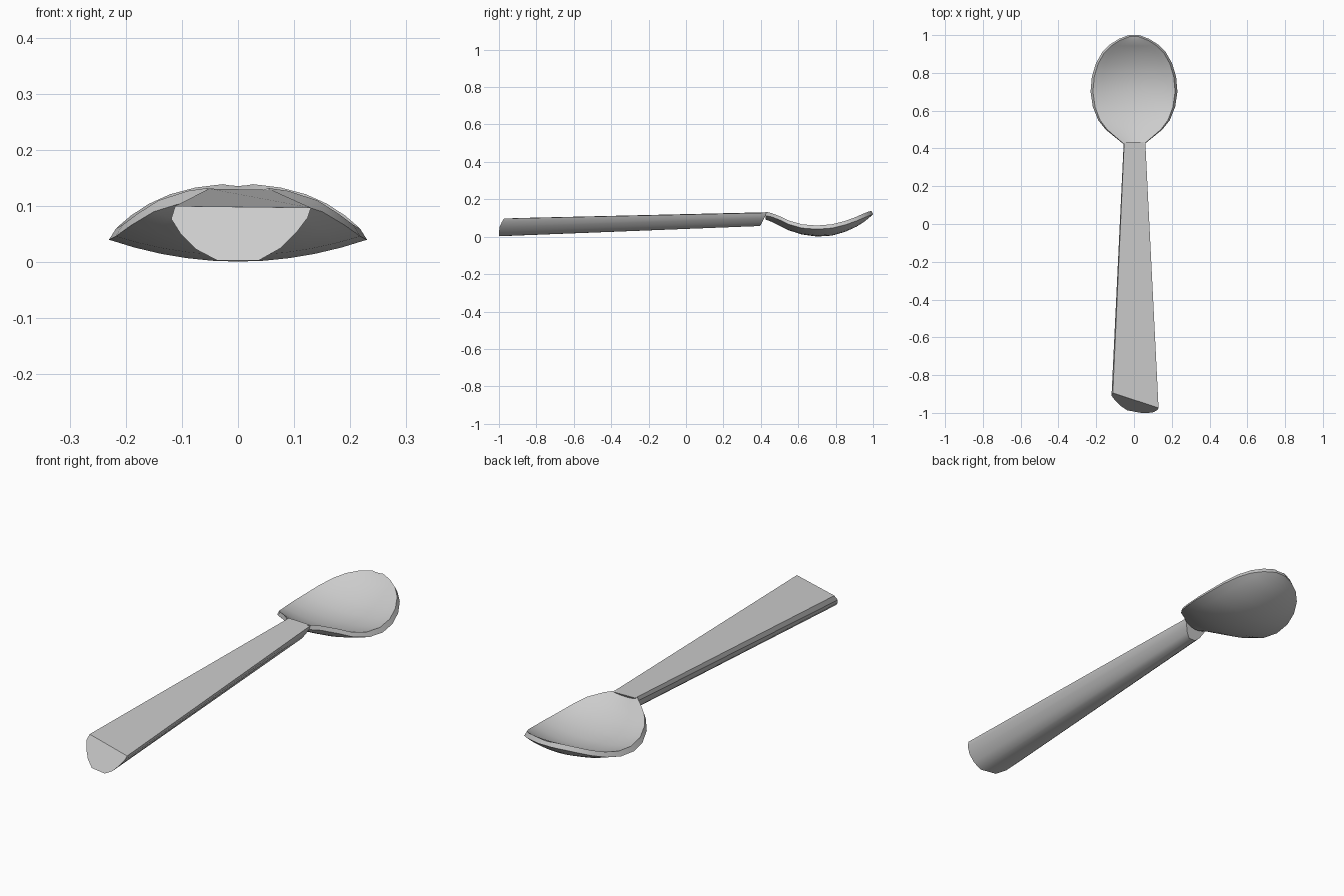
import bpy, bmesh, math

if "Cube" in bpy.data.objects:
    bpy.data.objects.remove(bpy.data.objects["Cube"])


def loft(name, rings, angle):
    """Skin closed rings of points, cap the ends and smooth by angle."""
    bm = bmesh.new()
    loops = [[bm.verts.new(p) for p in ring] for ring in rings]
    n = len(loops[0])
    for a, b in zip(loops, loops[1:]):
        for i in range(n):
            j = (i + 1) % n
            bm.faces.new((a[i], a[j], b[j], b[i]))
    bm.faces.new(loops[0])
    bm.faces.new(loops[-1])
    bmesh.ops.recalc_face_normals(bm, faces=bm.faces)
    mesh = bpy.data.meshes.new(name)
    bm.to_mesh(mesh)
    bm.free()
    obj = bpy.data.objects.new(name, mesh)
    bpy.context.collection.objects.link(obj)
    bpy.ops.object.select_all(action='DESELECT')
    obj.select_set(True)
    bpy.context.view_layer.objects.active = obj
    bpy.ops.object.shade_smooth_by_angle(angle=math.radians(angle))
    return obj


# Bowl stations: y, half width, underside height at centre, rim height
stations = [
    (0.425, 0.058, 0.092, 0.132),
    (0.455, 0.095, 0.081, 0.127),
    (0.50, 0.150, 0.058, 0.110),
    (0.55, 0.190, 0.034, 0.086),
    (0.62, 0.218, 0.012, 0.066),
    (0.70, 0.230, 0.001, 0.060),
    (0.78, 0.223, 0.006, 0.066),
    (0.85, 0.202, 0.026, 0.083),
    (0.91, 0.168, 0.053, 0.104),
    (0.95, 0.128, 0.078, 0.121),
    (0.98, 0.080, 0.102, 0.133),
    (1.00, 0.028, 0.120, 0.139),
]
ts = [i / 5 - 1 for i in range(11)]
bowl_rings = []
for y, w, low, rim in stations:
    under = [(w * t, y, low + (rim - 0.02 - low) * t * t) for t in ts]
    yin = y if y < 0.72 else 0.72 + (y - 0.72) * 0.97
    mid = min(low + 0.03, rim - 0.003)
    inner = [(0.945 * w * t, yin, mid + (rim - mid) * t * t) for t in reversed(ts)]
    bowl_rings.append(under + inner)
loft("bowl", bowl_rings, 35)

# Handle: flat-topped, round-bellied section with an obliquely cut free end
section = [(-0.112, 0.100), (-0.119, 0.077), (-0.102, 0.050), (-0.075, 0.023),
           (-0.037, 0.003), (0.037, 0.003), (0.076, 0.025), (0.105, 0.054),
           (0.124, 0.079), (0.130, 0.097)]
free_end = [(x, max(-1.0, -0.93 - 0.32 * x - 0.7 * (0.1 - z)), z) for x, z in section]
neck_end = [(x * 0.46, 0.395 + 0.4 * z, 0.055 + 0.076 * z / 0.1) for x, z in section]
loft("handle", [free_end, neck_end], 35)
